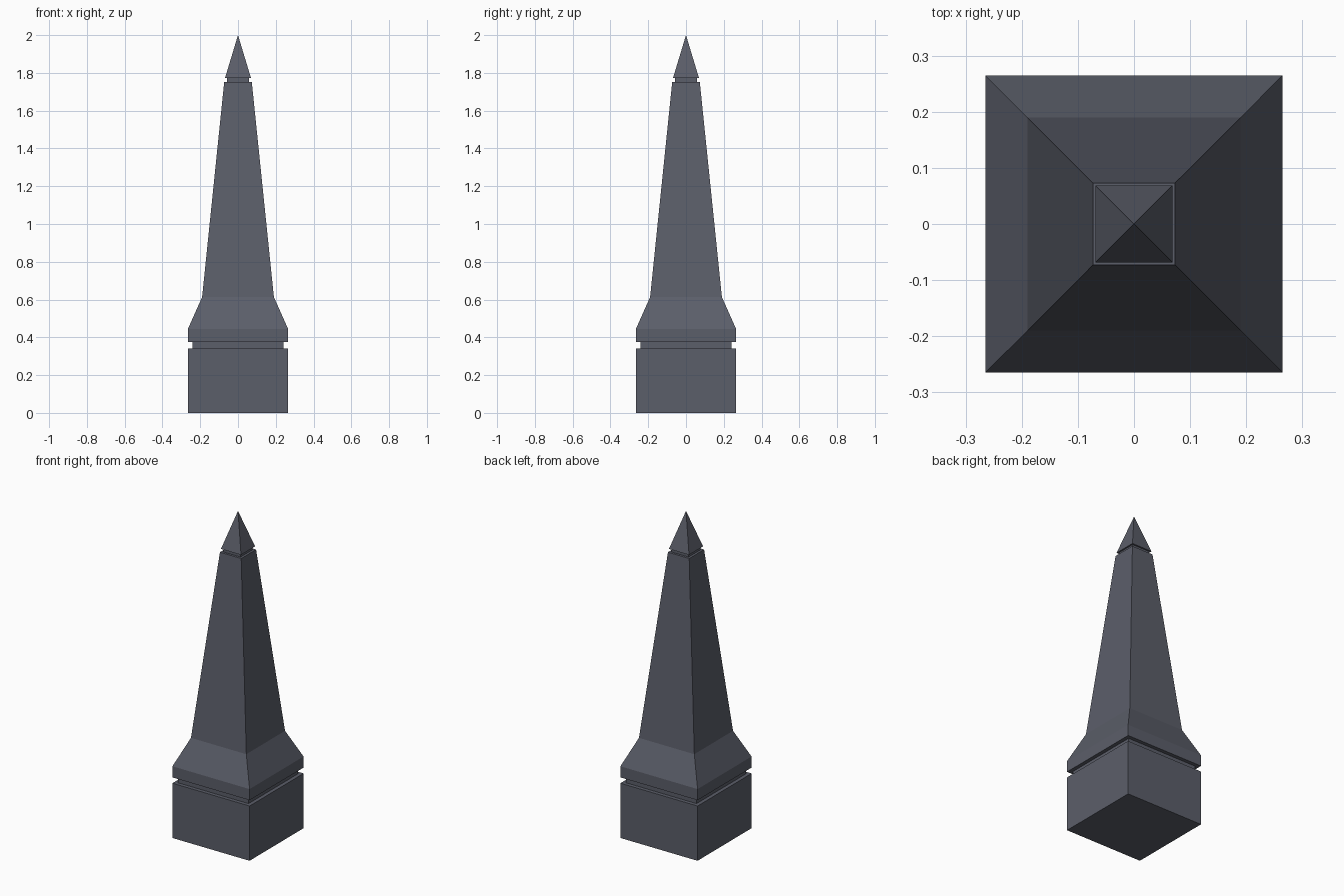
import bpy
import bmesh

cube = bpy.data.objects.get("Cube")
if cube:
    bpy.data.objects.remove(cube, do_unlink=True)

stone = bpy.data.materials.new("dark slate stone")
stone.use_nodes = True
colour = (0.105, 0.112, 0.142, 1)
stone.diffuse_color = colour
stone.node_tree.nodes["Principled BSDF"].inputs["Base Color"].default_value = colour


def square_tier(name, profile):
    """Stack square rings from (half width, height) pairs; zero width is a point."""
    bm = bmesh.new()
    rings = []
    for half, z in profile:
        if half == 0:
            rings.append([bm.verts.new((0, 0, z))] * 4)
        else:
            corners = ((-1, -1), (1, -1), (1, 1), (-1, 1))
            rings.append([bm.verts.new((x * half, y * half, z)) for x, y in corners])
    for low, high in zip(rings, rings[1:]):
        for i in range(4):
            j = (i + 1) % 4
            quad = (low[i], low[j], high[j], high[i])
            bm.faces.new(list(dict.fromkeys(quad)))
    bm.faces.new(rings[0][::-1])
    if profile[-1][0] > 0:
        bm.faces.new(rings[-1])
    bmesh.ops.recalc_face_normals(bm, faces=bm.faces)
    mesh = bpy.data.meshes.new(name)
    bm.to_mesh(mesh)
    bm.free()
    mesh.materials.append(stone)
    bpy.context.collection.objects.link(bpy.data.objects.new(name, mesh))


# Base block, with a recessed joint above it
square_tier("plinth", [(0.265, 0), (0.265, 0.34)])
square_tier("plinth_joint", [(0.242, 0.34), (0.242, 0.376)])

# Sloped collar and tapering shaft
square_tier("collar", [(0.265, 0.376), (0.265, 0.445), (0.19, 0.613)])
square_tier("shaft", [(0.19, 0.613), (0.073, 1.752)])

# Recessed neck under the pointed cap
square_tier("neck", [(0.059, 1.752), (0.059, 1.772)])
square_tier("pointed_cap", [(0.069, 1.772), (0, 2)])
